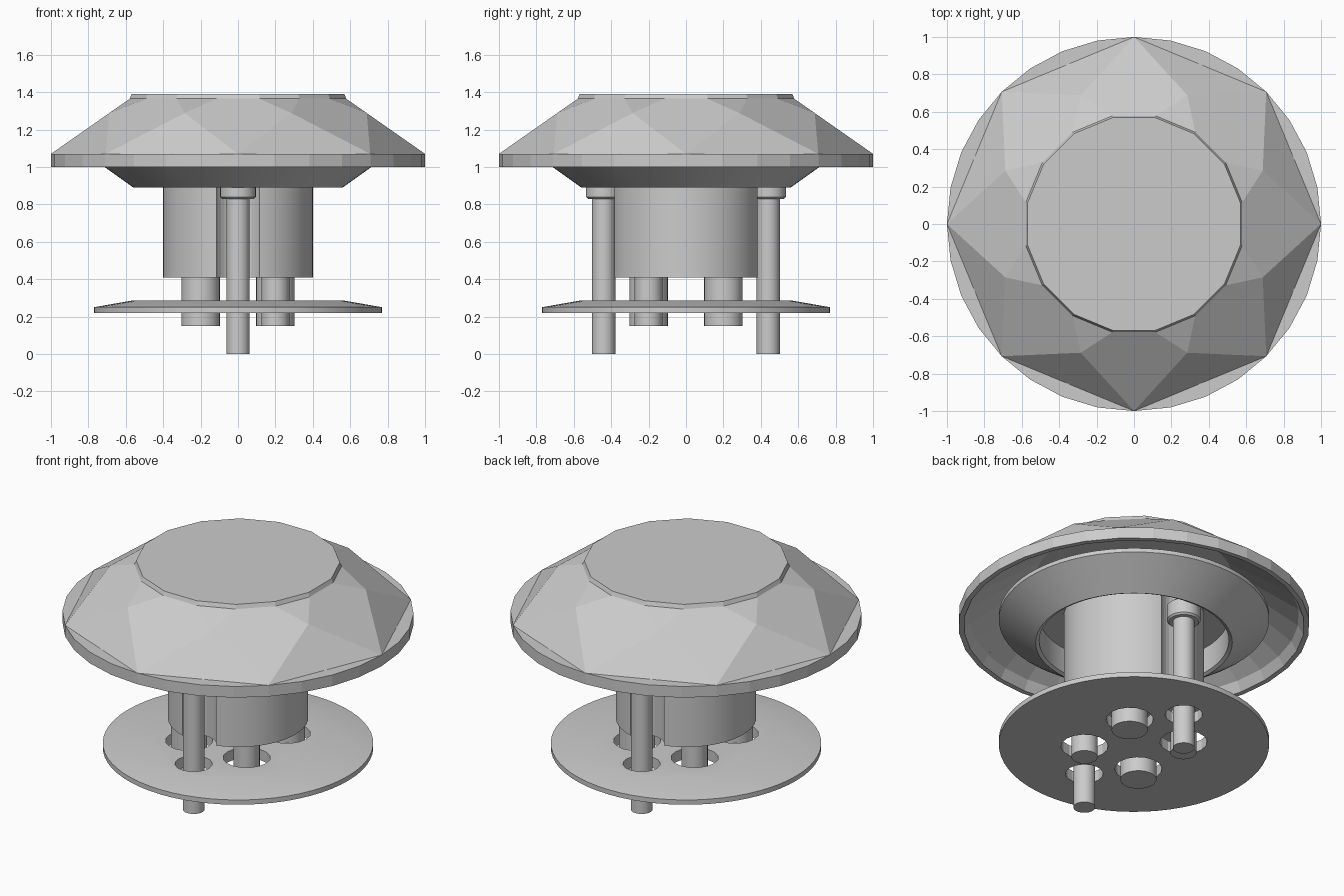
import bpy, bmesh
from math import pi, cos, sin, radians

if "Cube" in bpy.data.objects:
    bpy.data.objects.remove(bpy.data.objects["Cube"])


def finish(name, bm, smooth=True):
    bmesh.ops.recalc_face_normals(bm, faces=bm.faces)
    me = bpy.data.meshes.new(name)
    bm.to_mesh(me)
    bm.free()
    ob = bpy.data.objects.new(name, me)
    bpy.context.collection.objects.link(ob)
    bpy.ops.object.select_all(action='DESELECT')
    ob.select_set(True)
    bpy.context.view_layer.objects.active = ob
    if smooth:
        bpy.ops.object.shade_smooth_by_angle(angle=radians(25))
    return ob


def lathe(name, profile, sides=48, x=0, y=0, smooth=True):
    """Stack of rings from (radius, z) points, closed with flat ends."""
    bm = bmesh.new()
    rings = [[bm.verts.new((x + r * cos(2 * pi * i / sides), y + r * sin(2 * pi * i / sides), z))
              for i in range(sides)] for r, z in profile]
    for a, b in zip(rings, rings[1:]):
        for i in range(sides):
            j = (i + 1) % sides
            bm.faces.new((a[i], a[j], b[j], b[i]))
    bm.faces.new(rings[0])
    bm.faces.new(rings[-1])
    return finish(name, bm, smooth)


def cut(ob, holes, z0, z1, sides):
    """Drill round holes given as (x, y, radius)."""
    for x, y, r in holes:
        cutter = lathe("cutter", [(r, z0), (r, z1)], sides, x, y, False)
        cutter.hide_render = True
        mod = ob.modifiers.new("hole", 'BOOLEAN')
        mod.operation, mod.solver, mod.object = 'DIFFERENCE', 'EXACT', cutter
        bpy.context.view_layer.objects.active = ob
        bpy.ops.object.modifier_apply(modifier=mod.name)
        bpy.data.objects.remove(cutter)


# Faceted cap: gem-cut crown over a thin 32-sided rim, hollow underneath
bm = bmesh.new()


def ring(r, z, n, offset=0.0):
    return [bm.verts.new((r * cos(2 * pi * (i + offset) / n), r * sin(2 * pi * (i + offset) / n), z))
            for i in range(n)]


def bridge(a, b):
    n = len(a)
    for i in range(n):
        bm.faces.new((a[i], a[(i + 1) % n], b[(i + 1) % n], b[i]))


girdle = ring(1.0, 1.07, 32)
mid = ring(0.745, 1.288, 8, 0.5)
table = ring(0.59, 1.365, 16, 0.5)
top = ring(0.58, 1.39, 16, 0.5)
for k in range(8):
    g0, g1 = girdle[4 * k], girdle[(4 * k + 4) % 32]
    bm.faces.new([girdle[(4 * k + i) % 32] for i in range(5)])
    bm.faces.new((g0, g1, mid[k]))
    bm.faces.new((g0, mid[k], table[2 * k], table[2 * k - 1], mid[k - 1]))
    bm.faces.new((mid[k], table[2 * k + 1], table[2 * k]))
bridge(table, top)
bm.faces.new(top)
rim = ring(1.0, 1.0, 32)
inner = ring(0.97, 1.0, 32)
inner_mid = ring(0.94, 1.06, 32)
ceiling = ring(0.56, 1.32, 32)
for a, b in ((girdle, rim), (rim, inner), (inner, inner_mid), (inner_mid, ceiling)):
    bridge(a, b)
bm.faces.new(ceiling)
finish("faceted_cap", bm, smooth=False)

# Conical flange under the cap, open at the bottom
lathe("flange", [(0.54, 1.06), (0.54, 0.90), (0.56, 0.89), (0.77, 1.04),
                 (0.77, 1.065), (0.56, 1.11)], 64)

# Central stem with grooves for the screws
stem = lathe("stem", [(0.4, 0.41), (0.4, 1.09)], 64)
cut(stem, [(0, s * 0.44, 0.13) for s in (-1, 1)], 0.3, 1.2, 32)

# Two mounting screws
for s, side in ((-1, "front"), (1, "back")):
    lathe(side + "_screw", [(0.062, 0.0), (0.062, 0.83), (0.085, 0.83), (0.095, 0.84),
                            (0.095, 0.93), (0.07, 0.95)], 32, 0, s * 0.44)

# Four pins: wide ones on one diagonal, narrow ones on the other
pins = [(sx * 0.2, sy * 0.2, 0.103 if sx == sy else 0.075) for sx in (-1, 1) for sy in (-1, 1)]
for i, (x, y, r) in enumerate(pins):
    lathe("pin_%d" % (i + 1), [(r, 0.15), (r, 0.45)], 32, x, y)

# Base plate with clearance holes
plate = lathe("base_plate", [(0.77, 0.22), (0.77, 0.25), (0.56, 0.287)], 64)
cut(plate, [(x, y, 0.135) for x, y, r in pins] + [(0, s * 0.44, 0.107) for s in (-1, 1)],
    0.1, 0.4, 16)
